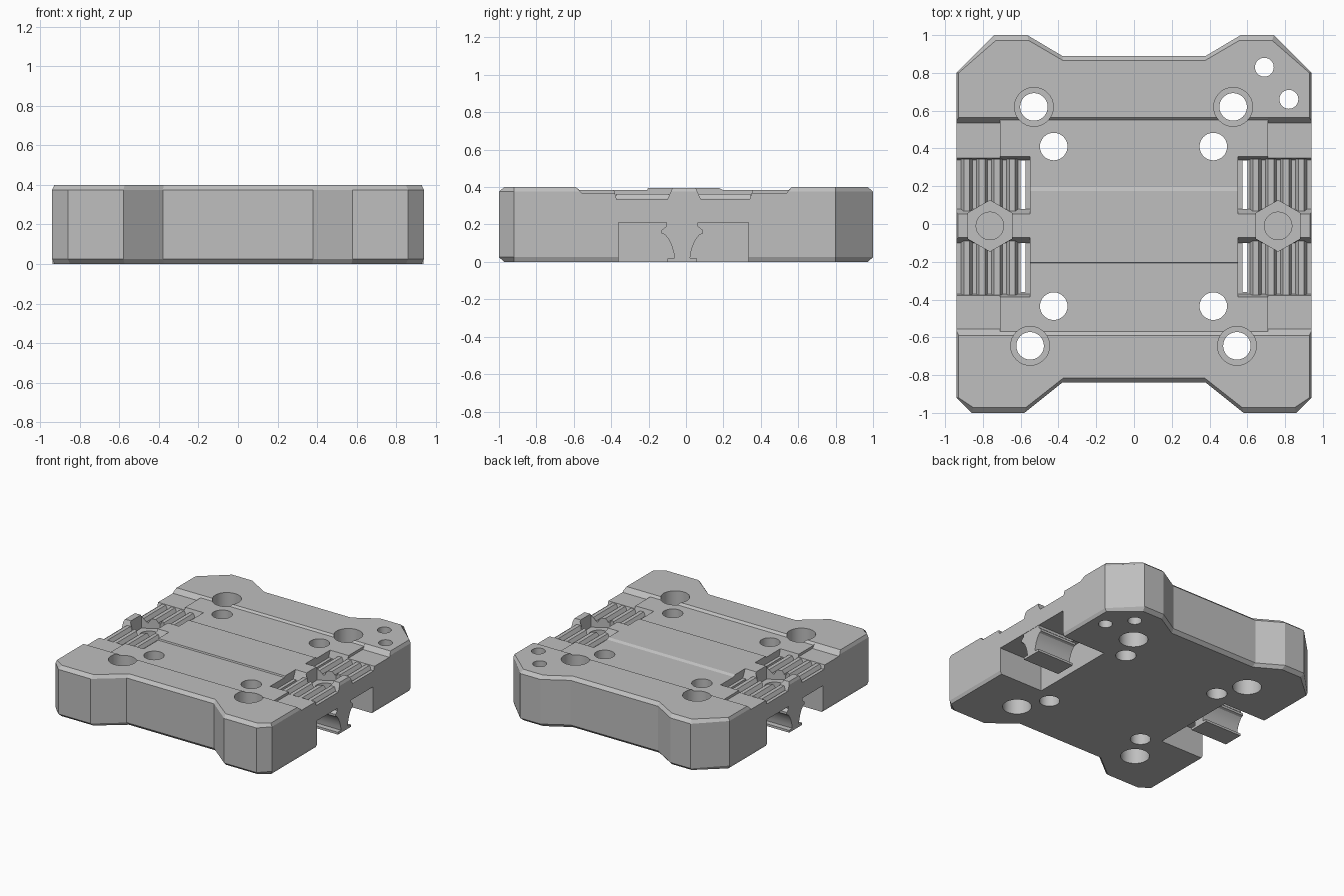
import bpy, bmesh, math

cube = bpy.data.objects.get("Cube")
if cube:
    bpy.data.objects.remove(cube, do_unlink=True)

grey = bpy.data.materials.new("plain_grey")
grey.use_nodes = True
grey.diffuse_color = (0.52, 0.52, 0.52, 1)
grey.node_tree.nodes["Principled BSDF"].inputs["Base Color"].default_value = (0.52, 0.52, 0.52, 1)


def loft(name, rings):
    """Closed solid through rings of 3D points."""
    bm = bmesh.new()
    loops = [[bm.verts.new(p) for p in ring] for ring in rings]
    n = len(loops[0])
    for a, b in zip(loops, loops[1:]):
        for i in range(n):
            j = (i + 1) % n
            bm.faces.new((a[i], a[j], b[j], b[i]))
    bm.faces.new(loops[0][::-1])
    bm.faces.new(loops[-1])
    bmesh.ops.recalc_face_normals(bm, faces=bm.faces)
    mesh = bpy.data.meshes.new(name)
    bm.to_mesh(mesh)
    bm.free()
    mesh.materials.append(grey)
    ob = bpy.data.objects.new(name, mesh)
    bpy.context.collection.objects.link(ob)
    return ob


def along_x(name, profile, x0, x1):
    return loft(name, [[(x, y, z) for y, z in profile] for x in (x0, x1)])


def along_y(name, profile, y0, y1):
    return loft(name, [[(x, y, z) for x, z in profile] for y in (y0, y1)])


def column(name, x, y, r, z0, z1, sides=32):
    pts = [(x + r * math.sin(math.tau * i / sides), y + r * math.cos(math.tau * i / sides))
           for i in range(sides)]
    return loft(name, [[(px, py, z) for px, py in pts] for z in (z0, z1)])


def box_profile(a0, a1, b0, b1):
    return [(a0, b0), (a1, b0), (a1, b1), (a0, b1)]


def combine(target, tool, operation="DIFFERENCE"):
    mod = target.modifiers.new("combine", "BOOLEAN")
    mod.operation = operation
    mod.solver = "EXACT"
    mod.object = tool
    bpy.context.view_layer.objects.active = target
    bpy.ops.object.modifier_apply(modifier=mod.name)
    bpy.data.objects.remove(tool, do_unlink=True)


# Main body: plan outline with chamfered rims
half = [(0.38, -0.84), (0.58, -1), (0.86, -1), (0.94, -0.92),
        (0.94, 0.80), (0.74, 1), (0.565, 1), (0.38, 0.89)]
outline = half + [(-x, y) for x, y in reversed(half)]
inset = [(x * 0.988, y * (0.972 if abs(x) < 0.9 else 1)) for x, y in outline]
body = loft("body", [[(x, y, z) for x, y in ring] for ring, z in
                     ((inset, 0), (outline, 0.025), (outline, 0.375), (inset, 0.4))])

# Shallow stepped channel across the top
channel = [(-0.59, 0.4), (-0.57, 0.385), (-0.207, 0.385), (-0.203, 0.396), (0.175, 0.396),
           (0.195, 0.385), (0.55, 0.385), (0.565, 0.4), (0.565, 0.5), (-0.59, 0.5)]
combine(body, along_x("channel_cutter", channel, -1.2, 1.2))

# Side shelves, rib pockets, ribs, gaps and underside slots
shelves = ([(-0.59, 0.4), (-0.555, 0.365), (-0.3, 0.365), (-0.3, 0.5), (-0.59, 0.5)],
           [(0.565, 0.4), (0.535, 0.365), (0.3, 0.365), (0.3, 0.5), (0.565, 0.5)])
pockets = ([(-0.37, 0.333), (-0.10, 0.333), (-0.07, 0.4), (-0.07, 0.5), (-0.39, 0.5), (-0.39, 0.4)],
           [(0.08, 0.333), (0.34, 0.333), (0.362, 0.4), (0.362, 0.5), (0.05, 0.5), (0.05, 0.4)])
spans = ((-0.375, -0.09), (0.07, 0.345))
for s in (1, -1):
    for shelf in shelves:
        combine(body, along_x("shelf_cutter", shelf, s * 0.71, s * 1.2))
    for pocket in pockets:
        combine(body, along_x("pocket_cutter", pocket, s * 0.55, s * 1.2))
    for y0, y1 in spans:
        for i in range(4):
            c = 0.645 + 0.08 * i
            rib = [(s * (c + d), z) for d, z in
                   ((-0.03, 0.32), (-0.03, 0.338), (-0.015, 0.363),
                    (0.015, 0.363), (0.03, 0.338), (0.03, 0.32))]
            combine(body, along_y("rib", rib, y0, y1), "UNION")
    slot = box_profile(-0.36, 0.335, -0.1, 0.21)
    combine(body, along_x("slot_cutter", slot, s * 0.56, s * 1.2))
    for y0, y1 in ((-0.36, -0.1), (0.08, 0.335)):
        gap = box_profile(s * 0.575, s * 0.602, 0.15, 0.45)
        combine(body, along_y("gap_cutter", gap, y0, y1))
    # Hexagonal nut seat with a round bore
    combine(body, column("nut_cutter", s * 0.763, -0.01, 0.135, 0.29, 0.5, 6))
    combine(body, column("bore_cutter", s * 0.763, -0.01, 0.073, 0.23, 0.5))

# Through holes
holes = [(-0.425, 0.41, 0.073), (0.42, 0.41, 0.073), (-0.425, -0.435, 0.073),
         (0.42, -0.435, 0.073), (0.69, 0.83, 0.05), (0.82, 0.66, 0.05)]
for x, y, r in holes:
    combine(body, column("hole_cutter", x, y, r, -0.1, 0.5))

# Bolt holes, counterbored from both faces
for x, y in ((-0.53, 0.62), (0.525, 0.62), (-0.55, -0.645), (0.545, -0.645)):
    combine(body, column("bolt_cutter", x, y, 0.073, -0.1, 0.5))
    combine(body, column("upper_bore_cutter", x, y, 0.103, 0.24, 0.5))
    combine(body, column("lower_bore_cutter", x, y, 0.103, -0.1, 0.13))

# Waisted clamp feet hanging in the underside slots
edge = [(0.085, 0.215), (0.085, 0.19), (0.11, 0.17), (0.11, 0.152), (0.092, 0.145),
        (0.072, 0.12), (0.056, 0.085), (0.046, 0.05), (0.042, 0.02), (0.08, 0.018), (0.08, 0)]
foot = [(y - 0.02, z) for y, z in edge] + [(-y - 0.02, z) for y, z in reversed(edge)]
parts = [body,
         along_x("left_clamp_foot", foot, 0.62, 0.938),
         along_x("right_clamp_foot", foot, -0.938, -0.62)]

# Smooth the round holes and curved feet, keep the edges crisp
bpy.ops.object.select_all(action="DESELECT")
for ob in parts:
    ob.select_set(True)
bpy.context.view_layer.objects.active = body
bpy.ops.object.shade_smooth_by_angle(angle=math.radians(20))
